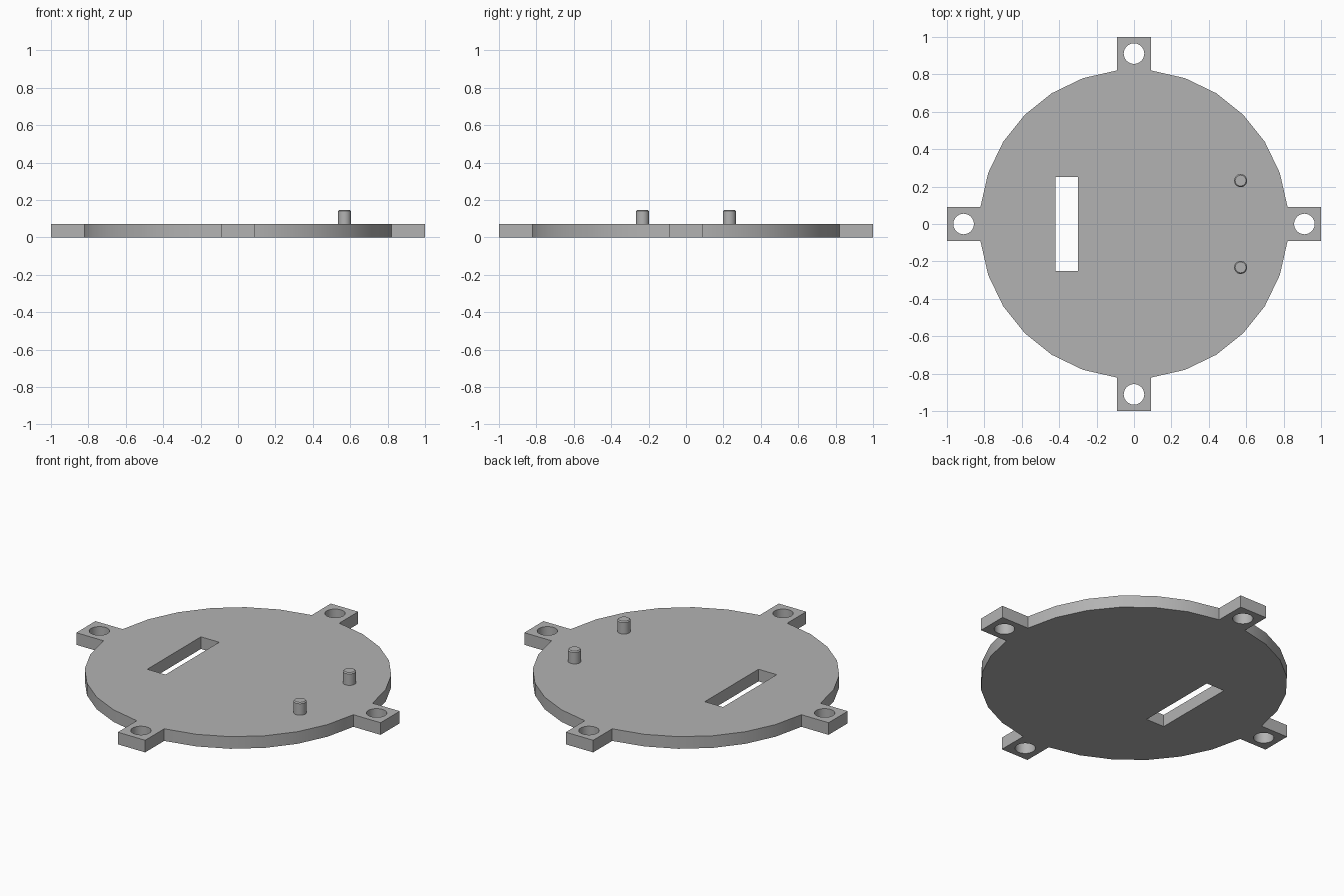
import bpy, bmesh
from math import pi, sin, cos
from mathutils import Matrix, Vector

if "Cube" in bpy.data.objects:
    bpy.data.objects.remove(bpy.data.objects["Cube"], do_unlink=True)

THICK = 0.072
RADIUS, SIDES = 0.826, 28
TAB_HALF, TAB_END = 0.09, 1.0
HOLE_POS, HOLE_RADIUS = 0.911, 0.055

grey = bpy.data.materials.new("grey")
grey.use_nodes = True
colour = (0.45, 0.45, 0.45, 1)
grey.diffuse_color = colour
grey.node_tree.nodes["Principled BSDF"].inputs["Base Color"].default_value = colour


def finish(bm, name):
    bmesh.ops.recalc_face_normals(bm, faces=bm.faces[:])
    mesh = bpy.data.meshes.new(name)
    bm.to_mesh(mesh)
    bm.free()
    mesh.materials.append(grey)
    obj = bpy.data.objects.new(name, mesh)
    bpy.context.collection.objects.link(obj)
    bpy.ops.object.select_all(action='DESELECT')
    obj.select_set(True)
    bpy.context.view_layer.objects.active = obj
    bpy.ops.object.shade_smooth_by_angle(angle=pi / 6)
    return obj


def add_loop(bm, points):
    verts = [bm.verts.new((p[0], p[1], 0)) for p in points]
    for a, b in zip(verts, verts[1:] + verts[:1]):
        bm.edges.new((a, b))


def circle(x, y, r, n):
    return [(x + r * cos(2 * pi * i / n), y + r * sin(2 * pi * i / n)) for i in range(n)]


# Plate outline: one tab and a quarter of the rim, repeated four times
step = 2 * pi / SIDES
root = RADIUS * cos(step / 2)
quarter = [(root, -TAB_HALF), (TAB_END, -TAB_HALF), (TAB_END, TAB_HALF), (root, TAB_HALF)]
quarter += [(RADIUS * cos(step * (i + 0.5)), RADIUS * sin(step * (i + 0.5)))
            for i in range(SIDES // 4)]
outline = []
bm = bmesh.new()
for k in range(4):
    turn = Matrix.Rotation(k * pi / 2, 3, 'Z')
    outline += [turn @ Vector((x, y, 0)) for x, y in quarter]
    # Screw hole in each tab
    centre = turn @ Vector((HOLE_POS, 0, 0))
    add_loop(bm, circle(centre.x, centre.y, HOLE_RADIUS, 32))
add_loop(bm, outline)

# Rectangular slot
add_loop(bm, [(-0.42, -0.252), (-0.3, -0.252), (-0.3, 0.252), (-0.42, 0.252)])

# Fill between the loops and give the plate its thickness
bmesh.ops.triangle_fill(bm, edges=bm.edges[:], use_beauty=True, normal=(0, 0, 1))
top = bmesh.ops.extrude_face_region(bm, geom=bm.faces[:], use_keep_orig=True)["geom"]
bmesh.ops.translate(bm, vec=(0, 0, THICK),
                    verts=[v for v in top if isinstance(v, bmesh.types.BMVert)])
finish(bm, "plate")

# Locating pegs with a slightly chamfered top
PEG_TOP, PEG_RADIUS, CHAMFER = 0.146, 0.035, 0.006
for name, y in (("front_peg", -0.232), ("back_peg", 0.232)):
    bm = bmesh.new()
    bmesh.ops.create_cone(bm, cap_ends=True, segments=32, radius1=PEG_RADIUS,
                          radius2=PEG_RADIUS, depth=PEG_TOP - THICK,
                          matrix=Matrix.Translation((0.57, y, (PEG_TOP + THICK) / 2)))
    rim = [e for e in bm.edges if all(v.co.z > PEG_TOP - 0.001 for v in e.verts)]
    bmesh.ops.bevel(bm, geom=rim, offset=CHAMFER, segments=1, affect='EDGES')
    finish(bm, name)
